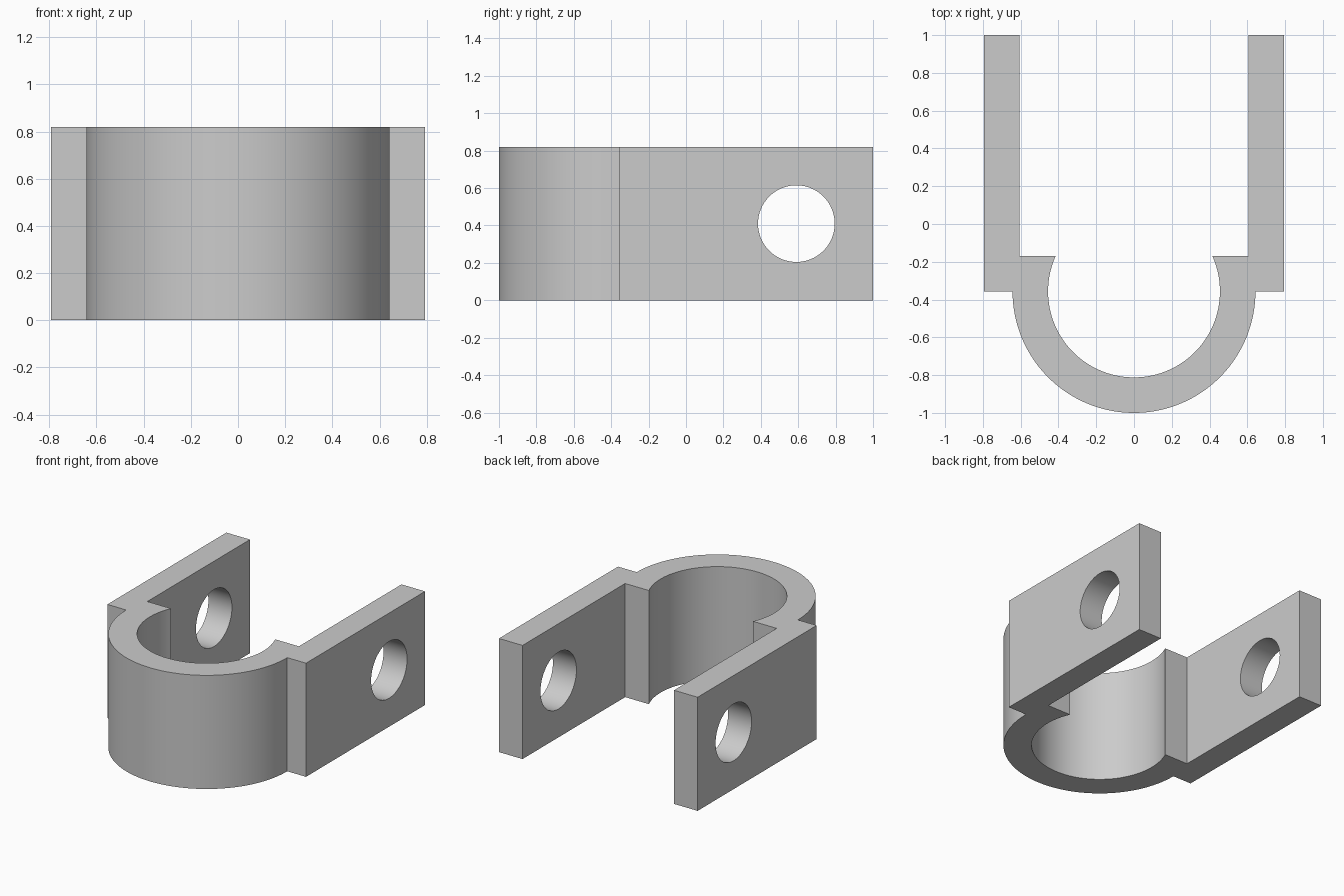
import bpy, bmesh, math
from mathutils import Matrix

if "Cube" in bpy.data.objects:
    bpy.data.objects.remove(bpy.data.objects["Cube"], do_unlink=True)

HEIGHT = 0.82
CY = -0.357                      # centre of the round saddle
R_OUT, R_IN = 0.643, 0.455
LEG_IN, LEG_OUT = 0.605, 0.793
LEDGE_Y, END_Y = -0.17, 1.0
HOLE_Y, HOLE_R = 0.59, 0.205
SEGMENTS = 96

grey = bpy.data.materials.new("grey_metal")
grey.use_nodes = True
colour = (0.6, 0.6, 0.6, 1)
grey.diffuse_color = colour
grey.node_tree.nodes["Principled BSDF"].inputs["Base Color"].default_value = colour


def arc(radius, start, end):
    steps = [start + (end - start) * i / SEGMENTS for i in range(SEGMENTS + 1)]
    return [(radius * math.cos(a), CY + radius * math.sin(a)) for a in steps]


# Clamp outline: outer arc, right-hand leg, inner arc, left-hand leg
lip = math.asin((LEDGE_Y - CY) / R_IN)
leg = [(LEG_OUT, CY), (LEG_OUT, END_Y), (LEG_IN, END_Y), (LEG_IN, LEDGE_Y)]
outline = arc(R_OUT, -math.pi, 0) + leg
outline += arc(R_IN, lip, -math.pi - lip)
outline += [(-x, y) for x, y in reversed(leg)]

bm = bmesh.new()
base = bm.faces.new([bm.verts.new((x, y, 0)) for x, y in outline])
top = bmesh.ops.extrude_face_region(bm, geom=[base])["geom"]
bmesh.ops.translate(bm, vec=(0, 0, HEIGHT),
                    verts=[v for v in top if isinstance(v, bmesh.types.BMVert)])
bmesh.ops.recalc_face_normals(bm, faces=bm.faces)
mesh = bpy.data.meshes.new("clamp_bracket")
bm.to_mesh(mesh)
bm.free()
mesh.materials.append(grey)
bracket = bpy.data.objects.new("clamp_bracket", mesh)
bpy.context.collection.objects.link(bracket)

# Bolt hole through both legs
bpy.ops.mesh.primitive_cylinder_add(vertices=64, radius=HOLE_R, depth=2,
                                    location=(0, HOLE_Y, HEIGHT / 2),
                                    rotation=(0, math.pi / 2, 0))
cutter = bpy.context.object
cutter.name = "bolt_hole_cutter"
cutter.data.materials.append(grey)

bpy.ops.object.select_all(action="DESELECT")
bracket.select_set(True)
bpy.context.view_layer.objects.active = bracket
cut = bracket.modifiers.new("bolt_hole", "BOOLEAN")
cut.operation = "DIFFERENCE"
cut.solver = "EXACT"
cut.object = cutter
bpy.ops.object.modifier_apply(modifier=cut.name)
bpy.data.objects.remove(cutter, do_unlink=True)
bpy.ops.object.shade_smooth_by_angle(angle=math.radians(30))
